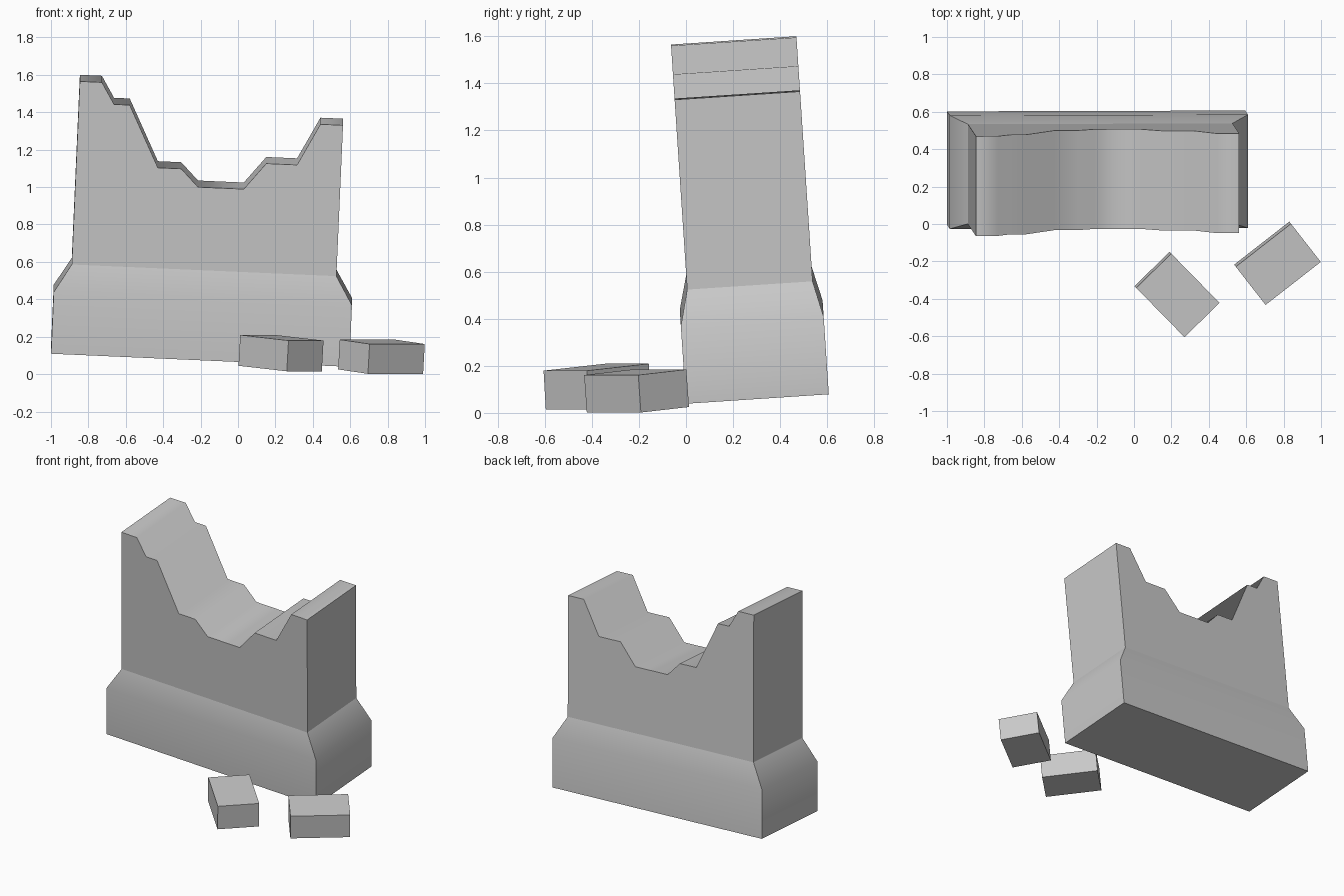
import bpy
import bmesh
from mathutils import Matrix

cube = bpy.data.objects.get("Cube")
if cube:
    bpy.data.objects.remove(cube, do_unlink=True)

stone = bpy.data.materials.new("grey stone")
stone.use_nodes = True
GREY = (0.58, 0.58, 0.58, 1)
stone.diffuse_color = GREY
stone.node_tree.nodes["Principled BSDF"].inputs["Base Color"].default_value = GREY


def finish(name, bm, matrix):
    bmesh.ops.recalc_face_normals(bm, faces=bm.faces)
    mesh = bpy.data.meshes.new(name)
    bm.to_mesh(mesh)
    bm.free()
    mesh.materials.append(stone)
    obj = bpy.data.objects.new(name, mesh)
    obj.matrix_world = matrix
    bpy.context.collection.objects.link(obj)
    return obj


# Broken wall: flared plinth, narrower wall and a crumbled stepped top
bm = bmesh.new()


def ring(hx, hy, z):
    return [bm.verts.new((sx * hx, sy * hy, z))
            for sx, sy in ((-1, -1), (1, -1), (1, 1), (-1, 1))]


WALL_X, WALL_Y = 0.708, 0.267
foot = ring(0.798, 0.304, 0)
shoulder = ring(0.798, 0.304, 0.33)
waist = ring(WALL_X, WALL_Y, 0.48)
bm.faces.new(foot[::-1])
for low, high in ((foot, shoulder), (shoulder, waist)):
    for i in range(4):
        j = (i + 1) % 4
        bm.faces.new((low[i], low[j], high[j], high[i]))

# Flat ledges of the broken top: start x, end x, height
ledges = [(-WALL_X, -0.59, 1.462), (-0.52, -0.436, 1.347), (-0.271, -0.146, 1.018),
          (-0.052, 0.193, 0.924), (0.307, 0.472, 1.066), (0.587, WALL_X, 1.289)]
outline = [(x, z) for a, b, z in ledges for x in (a, b)]
front = [bm.verts.new((x, -WALL_Y, z)) for x, z in outline]
back = [bm.verts.new((x, WALL_Y, z)) for x, z in outline]
bm.faces.new([waist[0], waist[1]] + front[::-1])
bm.faces.new([waist[2], waist[3]] + back)
bm.faces.new((waist[0], front[0], back[0], waist[3]))
bm.faces.new((waist[1], waist[2], back[-1], front[-1]))
for i in range(len(front) - 1):
    bm.faces.new((front[i], front[i + 1], back[i + 1], back[i]))

# Soft shading over the plinth shoulder and along the broken top only
soft = [{shoulder[i], shoulder[(i + 1) % 4]} for i in range(4)]
soft += [{f, b} for f, b in zip(front[1:-1], back[1:-1])]
for face in bm.faces:
    face.smooth = True
for edge in bm.edges:
    edge.smooth = set(edge.verts) in soft

finish("broken_wall", bm,
       Matrix.Translation((-0.2025, 0.301, 0.094))
       @ Matrix.Rotation(0.066, 4, 'X') @ Matrix.Rotation(0.044, 4, 'Y'))


# Fallen blocks lying tilted in front of the wall
def block(name, centre, size, yaw, tilt):
    bm = bmesh.new()
    bmesh.ops.create_cube(bm, size=1)
    bmesh.ops.scale(bm, vec=size, verts=bm.verts)
    finish(name, bm, Matrix.Translation(centre)
           @ Matrix.Rotation(yaw, 4, 'Z') @ Matrix.Rotation(tilt, 4, 'X'))


block("fallen_block_middle", (0.23, -0.377, 0.112), (0.262, 0.37, 0.165), 0.775, 0.08)
block("fallen_block_left", (0.767, -0.21, 0.093), (0.374, 0.26, 0.16), 0.662, 0.09)
